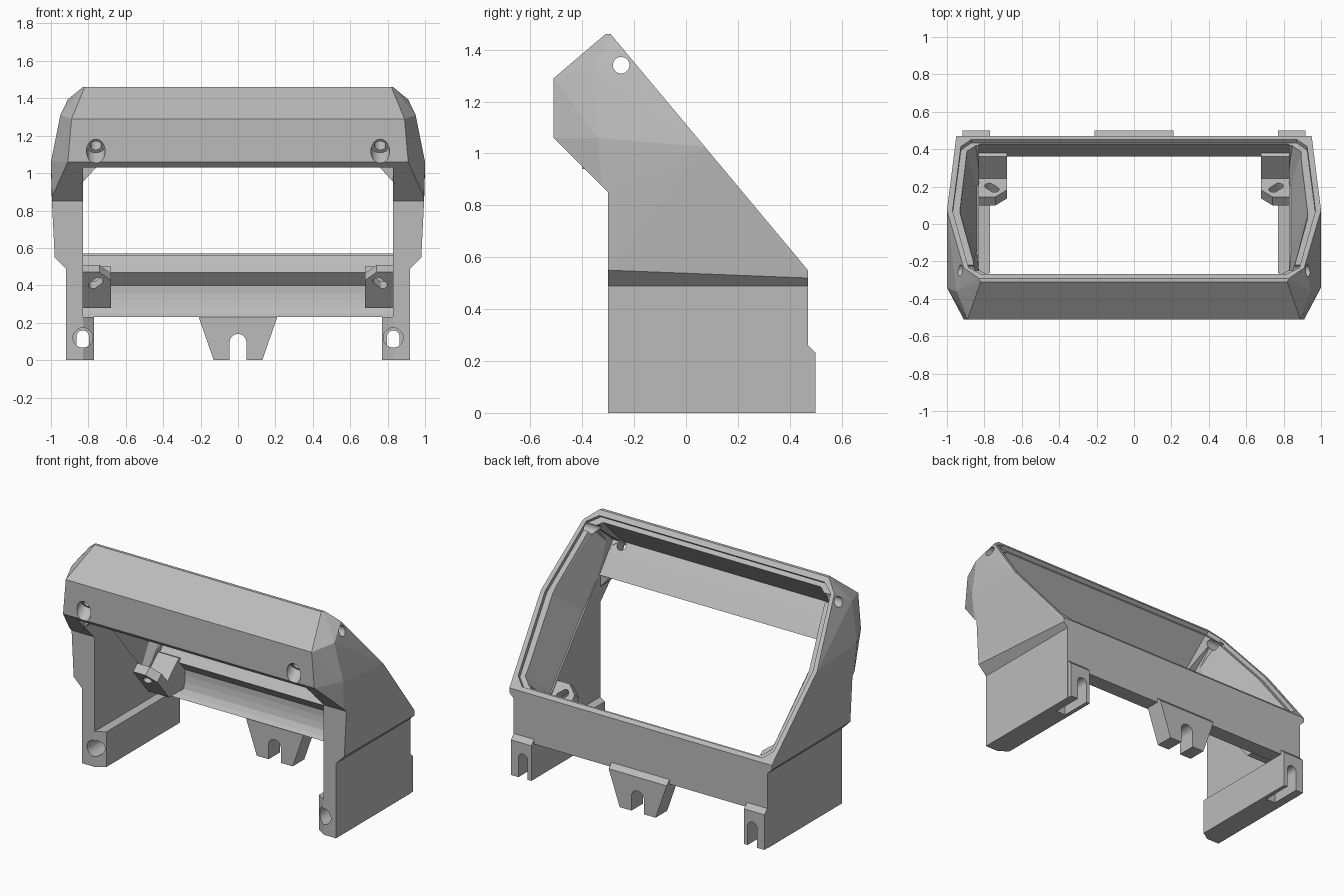
import bpy, bmesh, math

old = bpy.data.objects.get("Cube")
if old:
    bpy.data.objects.remove(old, do_unlink=True)

grey = bpy.data.materials.new("plain_grey")
grey.use_nodes = True
grey.diffuse_color = (0.5, 0.5, 0.5, 1)
grey.node_tree.nodes["Principled BSDF"].inputs["Base Color"].default_value = (0.5, 0.5, 0.5, 1)


# Ways to place a profile point (u, v) at depth w
def along_x(u, v, w): return (w, u, v)
def along_y(u, v, w): return (u, w, v)
def along_z(u, v, w): return (u, v, w)
def on_slope(u, s, d):
    return (u, 0.47 - 0.641 * s + 0.767 * d, 0.55 + 0.767 * s + 0.641 * d)


def finish(name, bm):
    bmesh.ops.recalc_face_normals(bm, faces=bm.faces)
    mesh = bpy.data.meshes.new(name)
    bm.to_mesh(mesh)
    bm.free()
    mesh.materials.append(grey)
    ob = bpy.data.objects.new(name, mesh)
    bpy.context.collection.objects.link(ob)
    return ob


def prism(name, pts, lo, hi, place, end_pts=None):
    bm = bmesh.new()
    a = [bm.verts.new(place(u, v, lo)) for u, v in pts]
    b = [bm.verts.new(place(u, v, hi)) for u, v in (end_pts or pts)]
    bm.faces.new(a)
    bm.faces.new(b)
    for i in range(len(a)):
        j = (i + 1) % len(a)
        bm.faces.new((a[i], a[j], b[j], b[i]))
    return finish(name, bm)


def hull(name, pts):
    bm = bmesh.new()
    for x, y, z in pts:
        for side in (-1, 1):
            bm.verts.new((side * x, y, z))
    bmesh.ops.convex_hull(bm, input=bm.verts)
    bmesh.ops.dissolve_limit(bm, angle_limit=0.02, verts=bm.verts, edges=bm.edges)
    return finish(name, bm)


def stadium(u, v, r, reach=0.0, angle=math.pi / 2, n=24):
    pts = []
    for i in range(n):
        t = 2 * math.pi * (i + 0.5) / n
        k = reach if math.cos(t - angle) > 0 else -reach
        pts.append((u + r * math.cos(t) + k * math.cos(angle),
                    v + r * math.sin(t) + k * math.sin(angle)))
    return pts


def mirrored(half):
    return half + [(-u, v) for u, v in reversed(half)]


def combine(ob, others, operation):
    for other in others:
        m = ob.modifiers.new("cut", 'BOOLEAN')
        m.operation, m.solver, m.object = operation, 'EXACT', other
    bpy.context.view_layer.update()
    dg = bpy.context.evaluated_depsgraph_get()
    mesh = bpy.data.meshes.new_from_object(ob.evaluated_get(dg))
    ob.modifiers.clear()
    ob.data = mesh


def discard(obs):
    for ob in obs:
        bpy.data.objects.remove(ob, do_unlink=True)


# Faceted housing with the front hood
housing = hull("housing", [
    (0.92, -0.3, 0.49), (0.92, 0.47, 0.49), (0.98, -0.3, 0.55), (0.95, 0.47, 0.52),
    on_slope(0.95, 0, 0), on_slope(1.0, 0.62, 0), on_slope(0.91, 1.1, 0),
    on_slope(0.83, 1.186, 0), (0.82, -0.31, 1.46), (0.89, -0.51, 1.29),
    (0.91, -0.51, 1.06), (0.95, -0.36, 1.31), (1.0, -0.34, 1.06), (0.995, -0.3, 0.85)])
base = prism("base", [(-0.92, -0.3), (0.92, -0.3), (0.92, 0.47), (-0.92, 0.47)], 0, 0.51, along_z)
under_hood = prism("under_hood", [(-0.3, 0.3), (-0.3, 0.85), (-0.7, 1.25), (-0.7, 0.3)],
                   -1.2, 1.2, along_x)
combine(housing, [under_hood], 'DIFFERENCE')
combine(housing, [base], 'UNION')

# Interior: through opening, back rail section and hood pocket
interior = prism("interior", [
    (-0.7, -0.1), (0.7, -0.1), (0.7, 0.23), (0.37, 0.23), (0.39, 0.25), (0.41, 0.28),
    (0.42, 0.32), (0.425, 0.36), (0.425, 0.4), (0.36, 0.47), (0.4, 0.52), (0.44, 0.585),
    (0.6, 0.72), (-0.1, 1.49), (-0.23, 1.38), (-0.43, 1.21), (-0.29, 1.03), (-0.7, 1.03)],
    -0.83, 0.83, along_x)

# Screen recess: shallow step, then a pocket narrowing inwards
step_half = [(0.87, 0.028), (0.925, 0.085), (0.97, 0.62), (0.885, 1.095), (0.815, 1.15)]
rim_half = [(0.85, 0.05), (0.9, 0.1), (0.94, 0.62), (0.86, 1.07), (0.79, 1.125)]
deep_half = [(0.82, 0.05), (0.84, 0.1), (0.84, 0.62), (0.82, 1.05), (0.77, 1.09)]
step = prism("step", mirrored(step_half), -0.025, 0.1, on_slope)
pocket = prism("pocket", mirrored(rim_half), 0.005, -0.27, on_slope, mirrored(deep_half))
cross_hole = prism("cross_hole", stadium(-0.25, 1.34, 0.032), -1.2, 1.2, along_x)
combine(housing, [interior, step, pocket, cross_hole], 'DIFFERENCE')

# Screw holes in the hood and feet
drills = []
for s in (-1, 1):
    drills.append(prism("hood_drill", stadium(s * 0.76, 1.063, 0.05), -0.6, -0.34, on_slope))
    drills.append(prism("hood_slot", stadium(s * 0.76, 1.063, 0.03), -0.4, -0.2, on_slope))
foot_drills = []
for s in (-1, 1):
    foot_drills.append(prism("foot_drill", stadium(s * 0.83, 0.12, 0.053), -0.5, 0.4, along_y))
    foot_drills.append(prism("foot_slot", stadium(s * 0.83, 0.035, 0.034, 0.09), 0.3, 0.7, along_y))
combine(housing, drills + foot_drills, 'DIFFERENCE')

for s, side in ((-1, "right"), (1, "left")):
    # Foot rail with rear tab
    foot = prism(side + "_foot", [(s * x, y) for x, y in (
        (0.77, -0.26), (0.83, -0.299), (0.918, -0.299), (0.918, 0.5), (0.77, 0.5))],
        0, 0.23, along_z)
    combine(foot, foot_drills, 'DIFFERENCE')
    prism(side + "_foot_ramp", [(0.5, 0.23), (0.465, 0.265), (0.45, 0.23)],
          s * 0.77, s * 0.918, along_x)
    # Corner gusset of the front opening
    prism(side + "_gusset", [(s * 0.84, 0.94), (s * 0.75, 1.04), (s * 0.84, 1.04)],
          -0.4, -0.301, along_y)
    # Screen mounting bracket
    plate = prism(side + "_bracket_plate", [(s * x, v) for x, v in (
        (0.85, 0.176), (0.74, 0.176), (0.68, 0.12), (0.68, -0.072), (0.85, -0.072))],
        -0.335, -0.276, on_slope)
    slot = prism("bracket_slot", stadium(s * 0.76, 0.1, 0.024, 0.02, math.pi / 2 + s * 0.8),
                 -0.5, -0.1, on_slope)
    combine(plate, [slot], 'DIFFERENCE')
    discard([slot])
    prism(side + "_bracket_block", [(0.26, 0.28), (0.44, 0.28), (0.44, 0.47), (0.36, 0.5),
                                    (0.24, 0.39), (0.22, 0.33)], s * 0.68, s * 0.85, along_x)

# Centre tab under the back rail
tab = prism("centre_tab", mirrored([(0.13, 0), (0.21, 0.23)]), 0.38, 0.5, along_y)
tab_slot = prism("tab_slot", stadium(0, 0.02, 0.045, 0.075), 0.2, 0.7, along_y)
combine(tab, [tab_slot], 'DIFFERENCE')
prism("centre_tab_ramp", [(0.5, 0.23), (0.465, 0.265), (0.45, 0.23)], -0.21, 0.21, along_x)

discard([base, under_hood, interior, step, pocket, cross_hole, tab_slot] + drills + foot_drills)
